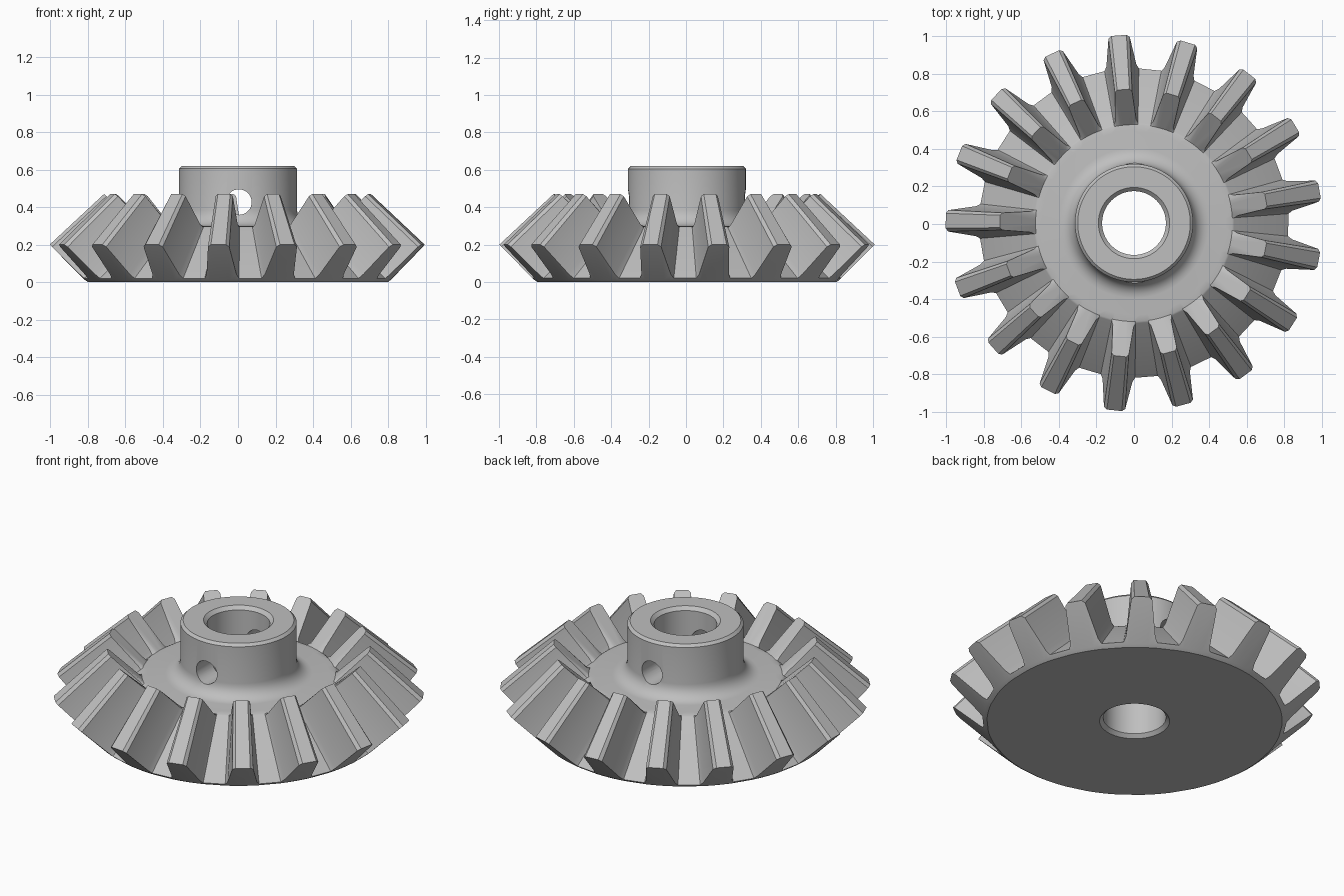
import bpy, bmesh, math
from mathutils import Vector, Matrix

cube = bpy.data.objects.get("Cube")
if cube:
    bpy.data.objects.remove(cube, do_unlink=True)

TEETH = 17
PITCH = math.tau / TEETH
PHASE = math.radians(179.3)
COLS = 8                      # points across one tooth

steel = bpy.data.materials.new("grey_steel")
steel.use_nodes = True
grey = (0.52, 0.52, 0.52, 1)
steel.diffuse_color = grey
steel.node_tree.nodes["Principled BSDF"].inputs["Base Color"].default_value = grey

bm = bmesh.new()


def polar(r, angle, z):
    return bm.verts.new((r * math.cos(angle), r * math.sin(angle), z))


def round_ring(r, z):
    """Evenly spaced circle."""
    n = TEETH * COLS
    first = PHASE - PITCH * (COLS - 1) / (2 * COLS)
    return [polar(r, first + math.tau * i / n, z) for i in range(n)]


def foot_ring(r, z, half):
    """Circle whose points gather under the tooth feet."""
    return [polar(r, PHASE + t * PITCH + half * (2 * c / (COLS - 1) - 1), z)
            for t in range(TEETH) for c in range(COLS)]


def tooth_ring(r, z, profile):
    """Tooth outline on a 45 degree cone; profile holds (half width, height)."""
    outline = [(-w, h) for w, h in profile] + [(w, h) for w, h in reversed(profile)]
    ring = []
    for t in range(TEETH):
        turn = Matrix.Rotation(PHASE + t * PITCH, 3, 'Z')
        for w, h in outline:
            x = math.sqrt(r * r - w * w) + h
            ring.append(bm.verts.new(turn @ Vector((x, w, z + h))))
    return ring


# Section rings, from the lower bore edge round the outside to the upper bore edge
outer_tooth = [(0.092, 0), (0.08, 0.022), (0.057, 0.168), (0.04, 0.18)]
inner_tooth = [(0.064, 0), (0.056, 0.018), (0.046, 0.168), (0.033, 0.18)]
rings = [
    round_ring(0.17, 0.02),
    round_ring(0.19, 0),
    foot_ring(0.80, 0, 0.112),
    foot_ring(0.817, 0.012, 0.112),
    tooth_ring(0.825, 0.02, outer_tooth),
    tooth_ring(0.535, 0.29, inner_tooth),
    foot_ring(0.525, 0.296, 0.12),
    round_ring(0.49, 0.30),
]
# Fillet between the plate and the hub
FILLET, HUB = 0.085, 0.315
for i in range(7):
    a = math.radians(15 * i)
    rings.append(round_ring(HUB + FILLET * (1 - math.sin(a)),
                            0.30 + FILLET * (1 - math.cos(a))))
# Hub with chamfered rims
rings += [round_ring(r, z) for r, z in
          [(HUB, 0.605), (0.30, 0.62), (0.19, 0.62), (0.17, 0.60)]]

for a, b in zip(rings, rings[1:] + rings[:1]):
    for i in range(len(a)):
        j = (i + 1) % len(a)
        bm.faces.new((a[i], a[j], b[j], b[i]))
bmesh.ops.recalc_face_normals(bm, faces=bm.faces)

mesh = bpy.data.meshes.new("bevel_gear")
bm.to_mesh(mesh)
bm.free()
mesh.materials.append(steel)
gear = bpy.data.objects.new("bevel_gear", mesh)
gear.location.y = 0.005
bpy.context.collection.objects.link(gear)

# Set screw hole straight through the hub
bpy.ops.mesh.primitive_cylinder_add(vertices=32, radius=0.068, depth=0.9,
                                    location=(0.005, 0, 0.427),
                                    rotation=(math.pi / 2, 0, 0))
cutter = bpy.context.object
cutter.name = "screw_hole_cutter"
cutter.hide_render = True
cutter.data.materials.append(steel)

bpy.ops.object.select_all(action='DESELECT')
gear.select_set(True)
bpy.context.view_layer.objects.active = gear
cut = gear.modifiers.new("screw_hole", 'BOOLEAN')
cut.operation, cut.solver, cut.object = 'DIFFERENCE', 'EXACT', cutter
bpy.ops.object.modifier_apply(modifier=cut.name)
bpy.data.objects.remove(cutter, do_unlink=True)
bpy.ops.object.shade_smooth_by_angle(angle=math.radians(25))
